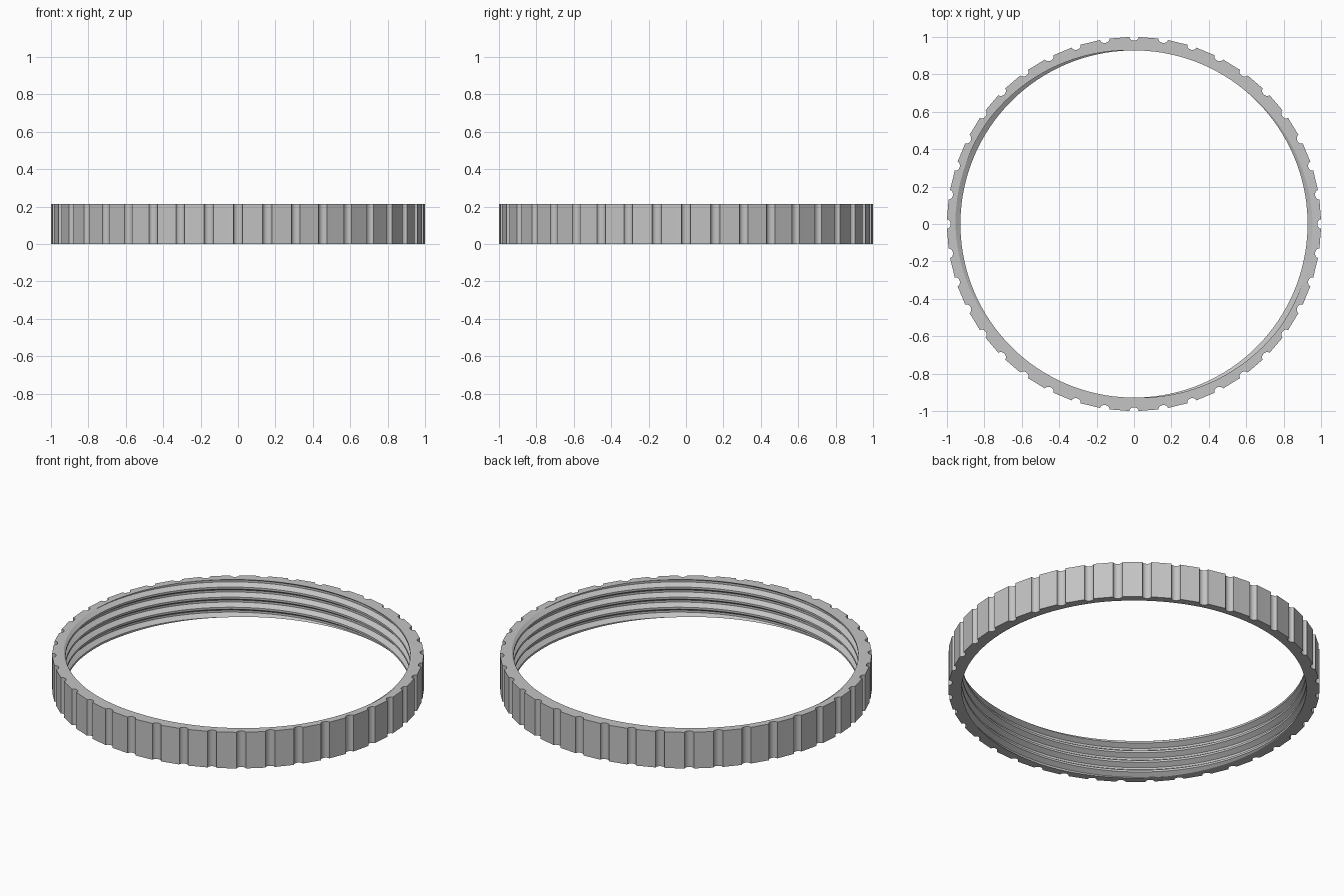
import bpy, bmesh, math

if "Cube" in bpy.data.objects:
    bpy.data.objects.remove(bpy.data.objects["Cube"])

HEIGHT = 0.215
R_OUT, R_CREST, R_ROOT = 1.0, 0.928, 0.955
NOTCHES, NOTCH_HALF, NOTCH_DEPTH = 40, 0.025, 0.02
PITCH, STARTS = 0.06, 2
LEAD = PITCH * STARTS
# thread profile over one pitch: (fraction of pitch, radius)
PROFILE = [(0.0, R_CREST), (0.2, R_CREST), (0.5, R_ROOT), (0.7, R_ROOT), (1.0, R_CREST)]


def thread_radius(phase):
    """Inner radius at a height measured along the thread."""
    t = (phase / PITCH) % 1.0
    for (a, ra), (b, rb) in zip(PROFILE, PROFILE[1:]):
        if t <= b:
            return ra + (rb - ra) * (t - a) / (b - a)
    return R_CREST


def outer_outline():
    """(angle, radius) pairs round the notched rim, from 0 to a full turn."""
    step = 2 * math.pi / NOTCHES
    edge = math.asin(NOTCH_HALF / R_OUT)
    period = []
    # round notch, then a flat grip facet
    for i in range(9):
        a = math.pi * i / 8
        x, y = -NOTCH_HALF * math.cos(a), R_OUT - NOTCH_DEPTH * math.sin(a)
        period.append((math.atan2(x, y), math.hypot(x, y)))
    half = step / 2 - edge
    for i in range(1, 4):
        a = -half + 2 * half * i / 4
        period.append((step / 2 + a, R_OUT * math.cos(half) / math.cos(a)))
    pts = [(n * step + a, r) for n in range(NOTCHES) for a, r in period]
    pts.append((pts[0][0] + 2 * math.pi, pts[0][1]))
    return pts


def build_ring():
    bm = bmesh.new()
    columns = []
    top_phase = HEIGHT - LEAD / 4      # a crest starts at the top edge at the back
    for ang, r_out in outer_outline():
        c, s = math.cos(ang), math.sin(ang)
        lift = LEAD * ang / (2 * math.pi) + top_phase
        # threaded bore, clipped to the ring height
        section = []
        for turn in range(-8, 5):
            for frac, _ in PROFILE[:-1]:
                z = min(max((turn + frac) * PITCH + lift, 0.0), HEIGHT)
                section.append((thread_radius(z - lift), z))
        # outer wall
        section += [(r_out, HEIGHT), (r_out, 0.0)]
        columns.append([bm.verts.new((r * c, r * s, z)) for r, z in section])
    count = len(columns[0])
    for a, b in zip(columns, columns[1:]):
        for i in range(count):
            j = (i + 1) % count
            if (a[i].co - a[j].co).length + (b[i].co - b[j].co).length > 1e-6:
                bm.faces.new((a[i], b[i], b[j], a[j]))
    bmesh.ops.remove_doubles(bm, verts=bm.verts, dist=1e-5)
    bmesh.ops.delete(bm, geom=[v for v in bm.verts if not v.link_faces], context='VERTS')
    bmesh.ops.recalc_face_normals(bm, faces=bm.faces)
    mesh = bpy.data.meshes.new("threaded_ring")
    bm.to_mesh(mesh)
    bm.free()
    obj = bpy.data.objects.new("threaded_ring", mesh)
    bpy.context.collection.objects.link(obj)
    return obj


ring = build_ring()
grey = bpy.data.materials.new("light grey")
grey.diffuse_color = (0.55, 0.55, 0.55, 1)
grey.use_nodes = True
grey.node_tree.nodes["Principled BSDF"].inputs["Base Color"].default_value = grey.diffuse_color
ring.data.materials.append(grey)
bpy.context.view_layer.objects.active = ring
ring.select_set(True)
bpy.ops.object.shade_smooth_by_angle(angle=math.radians(32))
